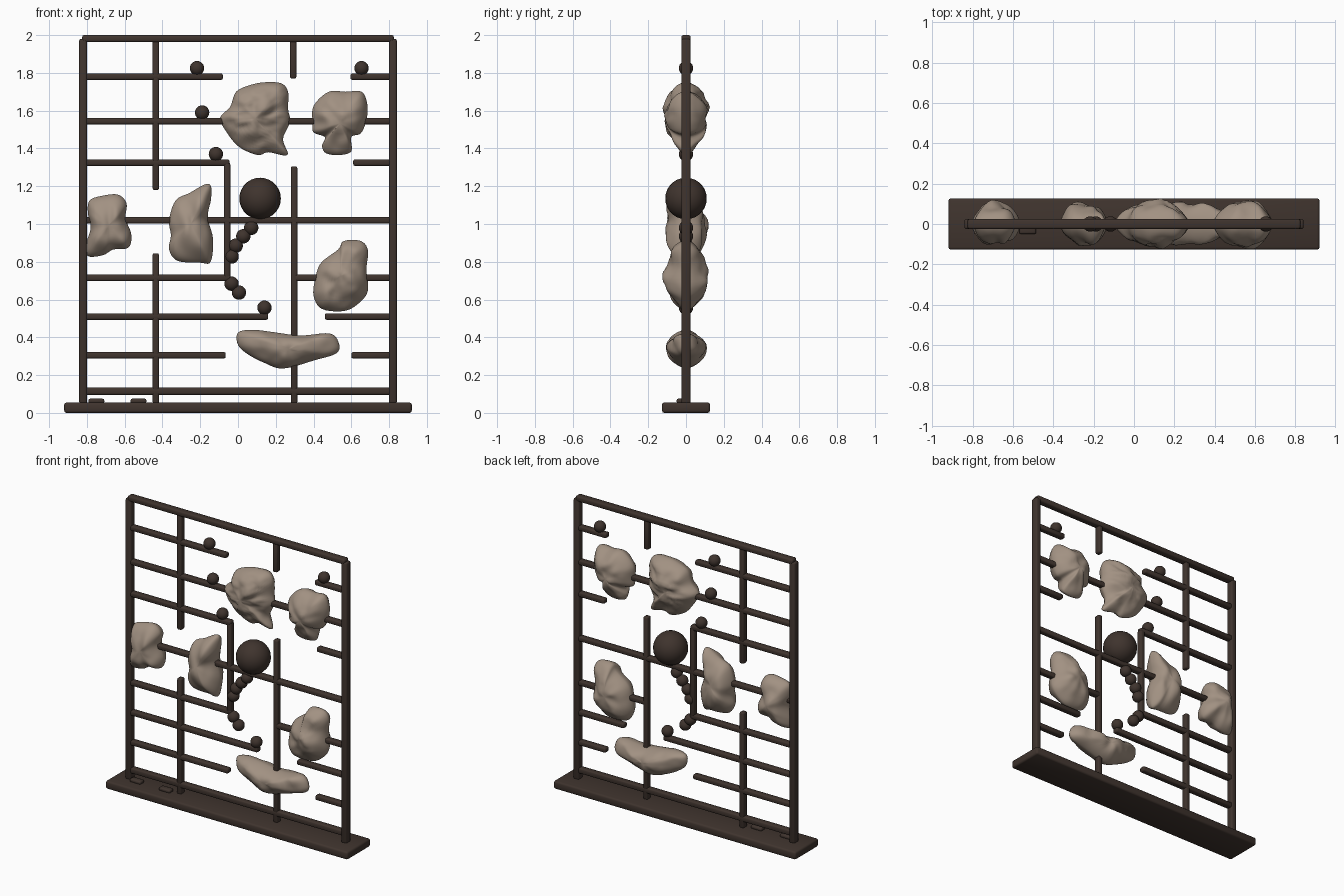
import bpy, bmesh, math
from mathutils import Vector, noise

if "Cube" in bpy.data.objects:
    bpy.data.objects.remove(bpy.data.objects["Cube"])


def material(name, rgb):
    m = bpy.data.materials.new(name)
    m.diffuse_color = (*rgb, 1)
    m.use_nodes = True
    m.node_tree.nodes["Principled BSDF"].inputs["Base Color"].default_value = m.diffuse_color
    return m


IRON = material("dark_iron", (0.050, 0.034, 0.027))
STONE = material("warm_stone", (0.36, 0.285, 0.225))


def finish(name, bm, mat, angle=None):
    bmesh.ops.recalc_face_normals(bm, faces=bm.faces)
    me = bpy.data.meshes.new(name)
    bm.to_mesh(me)
    bm.free()
    ob = bpy.data.objects.new(name, me)
    bpy.context.collection.objects.link(ob)
    me.materials.append(mat)
    if angle:
        bpy.ops.object.select_all(action='DESELECT')
        ob.select_set(True)
        bpy.context.view_layer.objects.active = ob
        bpy.ops.object.shade_smooth_by_angle(angle=math.radians(angle))
    return ob


def box(name, x0, x1, y0, y1, z0, z1, bevel, segments=2):
    bm = bmesh.new()
    bmesh.ops.create_cube(bm, size=1)
    for v in bm.verts:
        v.co = (x0 + (v.co.x + .5) * (x1 - x0), y0 + (v.co.y + .5) * (y1 - y0),
                z0 + (v.co.z + .5) * (z1 - z0))
    bmesh.ops.bevel(bm, geom=bm.edges[:], offset=bevel, segments=segments,
                    profile=.5, affect='EDGES')
    return finish(name, bm, IRON, 50)


def rail(name, z, x0, x1, h=.034):
    box(name, x0, x1, -.021, .021, z - h / 2, z + h / 2, .009)


def upright(name, x, z0, z1, w=.034):
    box(name, x - w / 2, x + w / 2, -.021, .021, z0, z1, .009)


def ball(name, x, z, r):
    bm = bmesh.new()
    bmesh.ops.create_uvsphere(bm, u_segments=24, v_segments=14, radius=r)
    bmesh.ops.translate(bm, verts=bm.verts, vec=(x, 0, z))
    finish(name, bm, IRON, 60)


def rock(name, depth, taper, stretch, outline):
    """Lens-shaped stone: smooth closed outline, domed front and back."""
    pts = [Vector(p) for p in outline]
    n, sub, rings = len(pts), 5, 14
    loop = []
    for i in range(n):
        a, b, c, d = (pts[(i + k) % n] for k in (-1, 0, 1, 2))
        for j in range(sub):
            t = j / sub
            loop.append(.5 * (2 * b + (c - a) * t + (2 * a - 5 * b + 4 * c - d) * t * t
                              + (3 * b - a - 3 * c + d) * t ** 3))
    lo = [min(p[k] for p in pts) for k in (0, 1)]
    hi = [max(p[k] for p in pts) for k in (0, 1)]
    mid = Vector([(lo[k] + hi[k]) / 2 for k in (0, 1)])
    half = (hi[1] - lo[1]) / 2

    def point(p, s, side):
        q = mid + (p - mid) * s
        bump = noise.noise(Vector(((q.x + q.y * .5) * 9, (q.y - q.x * .5) * 9 * stretch, side)))
        bump += .4 * noise.noise(Vector((q.x * 20, q.y * 20 * stretch, side + 5)))
        dome = max(0, 1 - s * s) ** .62
        y = dome * depth * (1 + taper * (q.y - mid.y) / half) * (1 + .28 * bump)
        return (q.x, side * y, q.y)

    bm = bmesh.new()
    rim = [bm.verts.new(point(p, 1, 1)) for p in loop]
    for side in (-1, 1):
        prev = rim
        for r in range(1, rings):
            s = math.cos(r / rings * math.pi / 2)
            ring = [bm.verts.new(point(p, s, side)) for p in loop]
            for i in range(len(loop)):
                k = (i + 1) % len(loop)
                bm.faces.new((prev[i], prev[k], ring[k], ring[i]))
            prev = ring
        tip = bm.verts.new(point(mid, 0, side))
        for i in range(len(loop)):
            bm.faces.new((prev[i], prev[(i + 1) % len(loop)], tip))
    finish(name, bm, STONE, 80)


# Base plate and two small pads
box("base", -.92, .92, -.127, .127, 0, .055, .012)
for i, x in enumerate((-.75, -.527)):
    box(f"base_pad_{i}", x - .042, x + .042, -.05, -.005, .05, .075, .009)

# Outer frame
for s in (-1, 1):
    box("frame_post", s * .82 - .021, s * .82 + .021, -.025, .025, .05, 1.98, .01)
box("frame_top", -.825, .825, -.025, .025, 1.963, 2, .01)

# Horizontal rails: height, then start and end
for z, x0, x1 in ((1.78, -.81, -.08), (1.78, .595, .81), (1.545, -.81, .81),
                  (1.325, -.81, -.045), (1.325, .61, .81), (1.02, -.81, .81),
                  (.715, -.81, -.04), (.715, .295, .81), (.51, -.81, .16),
                  (.51, .46, .81), (.305, -.81, -.065), (.305, .6, .81)):
    rail("rail", z, x0, x1)
rail("bottom_rail", .115, -.81, .81, .038)

# Inner uprights: position, then bottom and top
for x, z0, z1 in ((-.435, .05, .845), (-.435, 1.18, 1.97), (.297, .05, 1.305),
                  (.292, 1.77, 1.97), (-.058, .70, 1.325)):
    upright("inner_upright", x, z0, z1)

# Iron balls
ball("large_ball", .117, 1.135, .11)
for x, z in ((-.217, 1.825), (.654, 1.825), (-.19, 1.59), (-.117, 1.37), (.07, .98),
             (.028, .935), (-.012, .885), (-.034, .828), (-.034, .684), (.005, .637),
             (.14, .557)):
    ball("small_ball", x, z, .038)

# Stones
rock("upper_middle_stone", .105, .35, 1.8, [
    (-.095, 1.56), (-.042, 1.62), (-.01, 1.70), (.063, 1.735), (.138, 1.75), (.228, 1.745),
    (.265, 1.70), (.265, 1.61), (.275, 1.54), (.238, 1.45), (.262, 1.365), (.16, 1.38),
    (.105, 1.365), (.01, 1.405), (-.053, 1.475)])
rock("upper_right_stone", .105, .25, 1, [
    (.395, 1.535), (.40, 1.625), (.48, 1.70), (.57, 1.70), (.655, 1.70), (.685, 1.63),
    (.68, 1.55), (.65, 1.48), (.60, 1.46), (.60, 1.385), (.535, 1.365), (.465, 1.375),
    (.445, 1.415), (.46, 1.46), (.40, 1.485)])
rock("far_left_stone", .105, 0, .7, [
    (-.795, 1.06), (-.785, 1.125), (-.715, 1.15), (-.635, 1.155), (-.59, 1.11), (-.595, 1.03),
    (-.565, .945), (-.58, .875), (-.66, .865), (-.715, .835), (-.795, .83), (-.805, .89),
    (-.78, .98)])
rock("left_stone", .105, 0, .5, [
    (-.365, 1.02), (-.33, 1.125), (-.255, 1.165), (-.175, 1.21), (-.143, 1.2), (-.143, 1.13),
    (-.16, 1.035), (-.132, .92), (-.145, .80), (-.20, .795), (-.32, .805), (-.365, .865),
    (-.355, .94)])
rock("lower_right_stone", .11, 0, 1, [
    (.41, .715), (.44, .795), (.53, .865), (.56, .91), (.65, .91), (.688, .86), (.68, .76),
    (.688, .65), (.645, .585), (.565, .54), (.445, .55), (.40, .62)])
rock("bottom_stone", .1, .1, .8, [
    (0, .425), (.075, .44), (.17, .43), (.33, .41), (.487, .42), (.535, .365), (.52, .315),
    (.41, .28), (.24, .235), (.14, .265), (.053, .31), (0, .36)])
